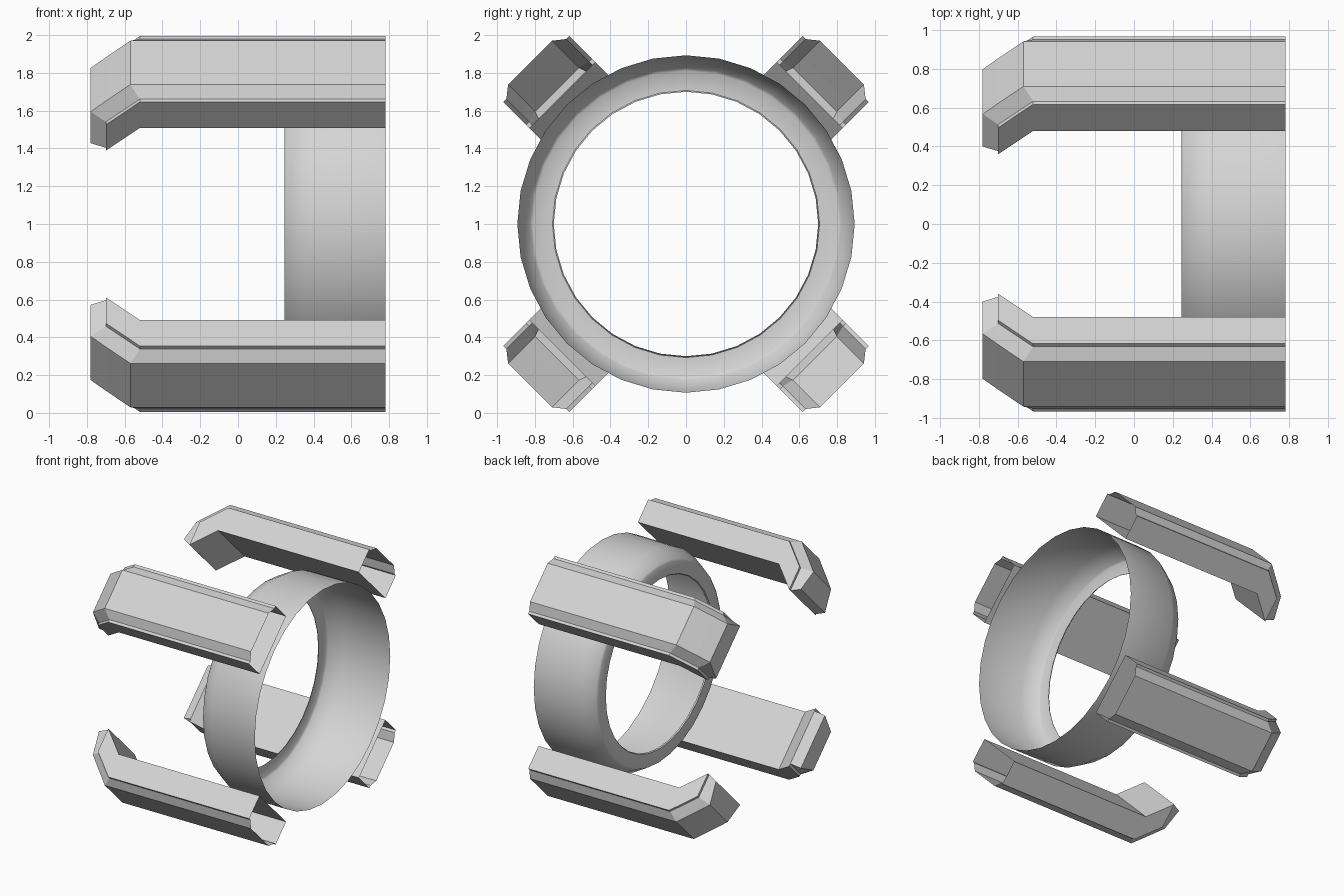
import bpy, bmesh, math

if "Cube" in bpy.data.objects:
    bpy.data.objects.remove(bpy.data.objects["Cube"])

grey = bpy.data.materials.new("light_grey")
grey.diffuse_color = (0.66, 0.66, 0.66, 1)
grey.use_nodes = True
grey.node_tree.nodes["Principled BSDF"].inputs["Base Color"].default_value = grey.diffuse_color


def finish(bm, name):
    bmesh.ops.recalc_face_normals(bm, faces=bm.faces)
    me = bpy.data.meshes.new(name)
    bm.to_mesh(me)
    bm.free()
    me.materials.append(grey)
    ob = bpy.data.objects.new(name, me)
    bpy.context.collection.objects.link(ob)
    return ob


# Collar: thin cylinder shell with a chamfer and an inward lip, turned around the x axis
SIDES = 32
profile = [(0.255, 0.70), (0.245, 0.707), (0.245, 0.81), (0.255, 0.825), (0.37, 0.89), (0.78, 0.893)]
bm = bmesh.new()
rings = []
for x, r in profile:
    angles = [2 * math.pi * i / SIDES for i in range(SIDES)]
    rings.append([bm.verts.new((x, r * math.cos(a), 1 + r * math.sin(a))) for a in angles])
for a, b in zip(rings, rings[1:]):
    for i in range(SIDES):
        j = (i + 1) % SIDES
        bm.faces.new((a[i], a[j], b[j], b[i]))
collar = finish(bm, "collar")
bpy.context.view_layer.objects.active = collar
collar.select_set(True)
bpy.ops.object.shade_smooth_by_angle(angle=math.radians(35))
collar.select_set(False)


# Claw arms: open hollow beams at the diagonals, bent inwards to a closed tip
def claw_arm(name, sy, sz):
    bm = bmesh.new()

    def pt(x, u, t):  # u = outwards along the diagonal, t = across it
        t += 0.02
        return bm.verts.new((x, sy * (u - t) / math.sqrt(2), 1 + sz * (u + t) / math.sqrt(2)))

    # edges of the section: (u, t, is it on the raised outer plate)
    section = [(1.14, 0.247, 0), (1.14, 0.225, 0), (1.188, 0.164, 1), (1.188, -0.164, 1),
               (1.14, -0.225, 0), (1.14, -0.247, 0), (0.946, -0.247, 0), (0.946, 0.247, 0)]
    open_end = [pt(0.78, u, t) for u, t, p in section]
    bend = [pt(-0.57 if p else -0.52, u, t) for u, t, p in section]
    end = [pt(-0.70, u - (0.124 if p else 0.17), t) for u, t, p in section]
    for a, b in ((open_end, bend), (bend, end)):
        for i in range(8):
            j = (i + 1) % 8
            bm.faces.new((a[i], a[j], b[j], b[i]))

    # tip block: outer plate carried on, sides, underside and front
    b1, b2 = pt(-0.70, 0.776, -0.225), pt(-0.70, 0.776, 0.225)
    f = [pt(-0.78, u, t) for u, t in
         ((0.985, 0.164), (0.985, -0.164), (0.81, -0.225), (0.81, 0.225))]
    bm.faces.new((end[2], end[3], f[1], f[0]))
    for lip, plate, back, top, low in ((end[4], end[3], b1, f[1], f[2]),
                                       (end[1], end[2], b2, f[0], f[3])):
        bm.faces.new((plate, lip, top))
        bm.faces.new((lip, back, low, top))
    bm.faces.new((b1, b2, f[3], f[2]))
    bm.faces.new(f)
    # thin ledges beside the tip
    bm.faces.new((end[4], end[5], end[6], b1))
    bm.faces.new((end[0], end[1], b2, end[7]))
    return finish(bm, name)


for sy, side in ((-1, "front"), (1, "back")):
    for sz, level in ((-1, "lower"), (1, "upper")):
        claw_arm(f"{side}_{level}_claw_arm", sy, sz)
